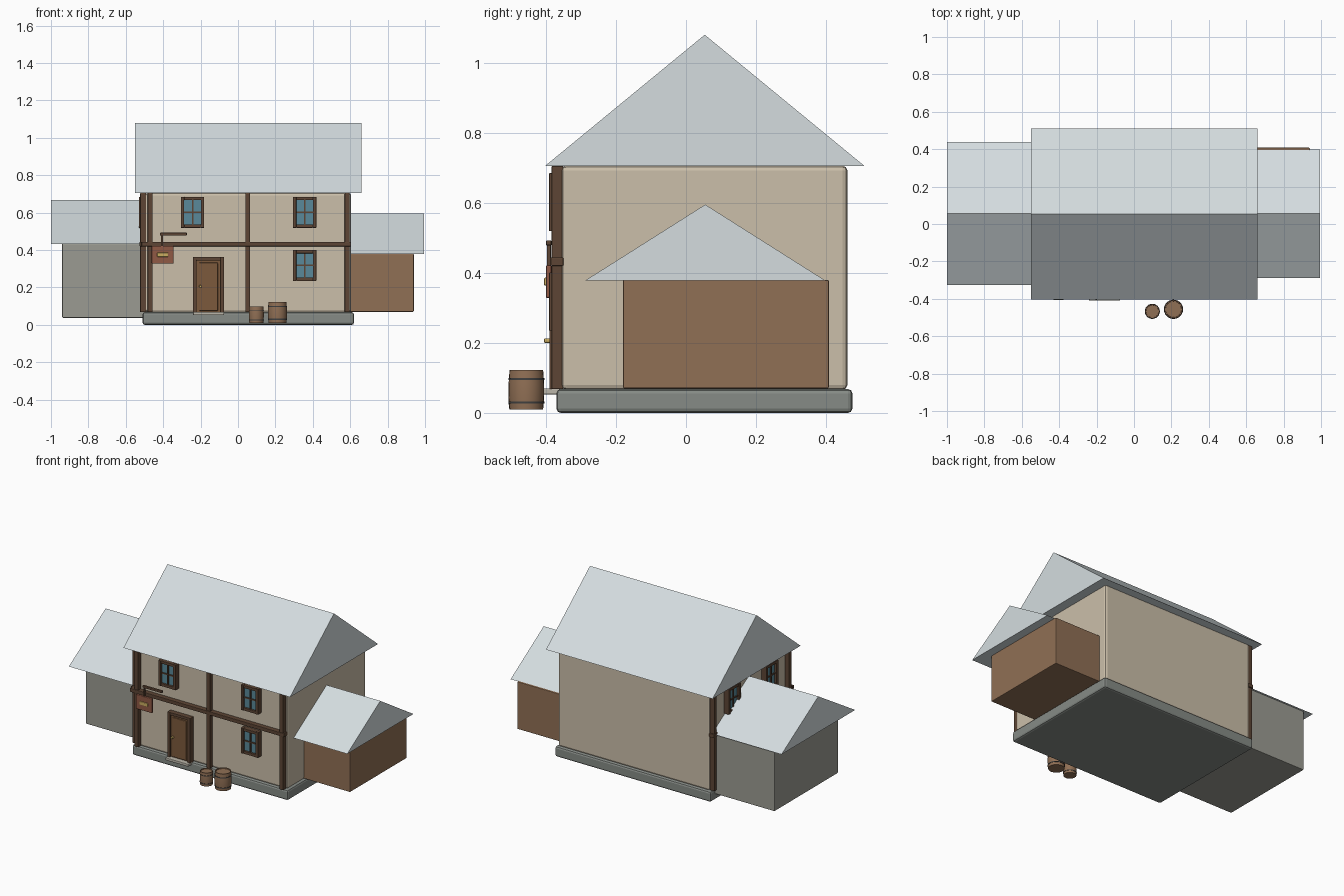
import bpy, bmesh, math
from mathutils import Matrix, Vector

if "Cube" in bpy.data.objects:
    bpy.data.objects.remove(bpy.data.objects["Cube"])


def material(name, r, g, b):
    m = bpy.data.materials.new(name)
    m.diffuse_color = (r, g, b, 1)
    m.use_nodes = True
    m.node_tree.nodes["Principled BSDF"].inputs["Base Color"].default_value = m.diffuse_color
    return m


PLASTER = material("plaster", 0.60, 0.52, 0.40)
ROOF = material("roof_tiles", 0.66, 0.72, 0.74)
STONE = material("stone", 0.24, 0.26, 0.24)
ANNEX_STONE = material("annex_stone", 0.33, 0.33, 0.29)
PLANKS = material("planks", 0.28, 0.16, 0.09)
BEAM = material("beam_wood", 0.11, 0.06, 0.035)
DOOR = material("door_wood", 0.20, 0.10, 0.045)
GLASS = material("glass", 0.10, 0.25, 0.32)
STEP = material("step_stone", 0.50, 0.47, 0.40)
IRON = material("iron", 0.05, 0.05, 0.05)
BRASS = material("brass", 0.60, 0.42, 0.12)
SIGN = material("sign_paint", 0.28, 0.10, 0.06)


def add_object(name, bm, mat, bevel=0.0, smooth=False):
    bmesh.ops.recalc_face_normals(bm, faces=bm.faces)
    me = bpy.data.meshes.new(name)
    bm.to_mesh(me)
    bm.free()
    me.materials.append(mat)
    ob = bpy.data.objects.new(name, me)
    bpy.context.collection.objects.link(ob)
    if bevel:
        mod = ob.modifiers.new("bevel", 'BEVEL')
        mod.width, mod.segments = bevel, 2
    if smooth:
        bpy.ops.object.select_all(action='DESELECT')
        ob.select_set(True)
        bpy.context.view_layer.objects.active = ob
        bpy.ops.object.shade_smooth_by_angle(angle=math.radians(35))
    return ob


def box(name, x, y, z, mat, bevel=0.002, place=Matrix()):
    """Box from three (min, max) ranges."""
    bm = bmesh.new()
    size = Matrix.Diagonal((x[1] - x[0], y[1] - y[0], z[1] - z[0], 1))
    mid = Matrix.Translation(Vector((sum(x), sum(y), sum(z))) / 2)
    bmesh.ops.create_cube(bm, size=1, matrix=place @ mid @ size)
    return add_object(name, bm, mat, bevel)


def gable_roof(name, x, y, z):
    """Triangular prism with its ridge along x."""
    bm = bmesh.new()
    profile = [(y[0], z[0]), (y[1], z[0]), (sum(y) / 2, z[1])]
    face = bm.faces.new([bm.verts.new((x[0], *p)) for p in profile])
    ext = bmesh.ops.extrude_face_region(bm, geom=[face], use_keep_orig=True)
    verts = [v for v in ext["geom"] if isinstance(v, bmesh.types.BMVert)]
    bmesh.ops.translate(bm, verts=verts, vec=(x[1] - x[0], 0, 0))
    return add_object(name, bm, ROOF)


def lathe(name, profile, x, y, mat, steps=24):
    bm = bmesh.new()
    vs = [bm.verts.new((r, 0, z)) for r, z in profile]
    edges = [bm.edges.new(pair) for pair in zip(vs, vs[1:])]
    bmesh.ops.spin(bm, geom=vs + edges, axis=(0, 0, 1), cent=(0, 0, 0),
                   angle=math.tau, steps=steps)
    bmesh.ops.remove_doubles(bm, verts=bm.verts, dist=1e-5)
    bmesh.ops.translate(bm, verts=bm.verts, vec=(x, y, 0))
    return add_object(name, bm, mat, smooth=True)


def window(name, place):
    """Framed window about the local origin, wall plane y = 0, facing -y."""
    w, h, t = 0.0625, 0.083, 0.018
    for s in (-1, 1):
        box(name + "_jamb", sorted((s * w, s * (w - t))), (-0.035, 0.005), (-h, h), BEAM, place=place)
        box(name + "_rail", (-w + t, w - t), (-0.033, 0.005), sorted((s * h, s * (h - t))), BEAM, place=place)
    box(name + "_glass", (-w + t, w - t), (-0.02, 0), (-h + t, h - t), GLASS, 0, place)
    box(name + "_mullion", (-0.004, 0.004), (-0.027, -0.01), (-h + t, h - t), BEAM, 0, place)
    box(name + "_crossbar", (-w + t, w - t), (-0.026, -0.01), (-0.004, 0.004), BEAM, 0, place)


# main house
box("foundation", (-0.51, 0.62), (-0.37, 0.475), (0, 0.068), STONE, 0.012)
box("house_walls", (-0.495, 0.605), (-0.356, 0.461), (0.066, 0.706), PLASTER, 0.014)
gable_roof("main_roof", (-0.55, 0.66), (-0.403, 0.51), (0.705, 1.08))

# side annexes
box("right_annex", (0.5, 0.94), (-0.18, 0.408), (0.07, 0.38), PLANKS, 0.004)
gable_roof("right_annex_roof", (0.5, 0.995), (-0.288, 0.398), (0.378, 0.595))
box("left_annex", (-0.94, -0.4), (-0.235, 0.425), (0.038, 0.435), ANNEX_STONE, 0.004)
gable_roof("left_annex_roof", (-1.0, -0.4), (-0.327, 0.438), (0.433, 0.668))

# timber frame on the front and left walls
for px in (-0.47, 0.052, 0.583):
    box("front_post", (px - 0.013, px + 0.013), (-0.384, -0.35), (0.068, 0.705), BEAM, 0.003)
box("front_beam", (-0.515, 0.605), (-0.387, -0.35), (0.42, 0.444), BEAM, 0.003)
for py in (-0.335, 0.44):
    box("left_post", (-0.523, -0.49), (py - 0.013, py + 0.013), (0.068, 0.705), BEAM, 0.003)
box("left_beam", (-0.526, -0.49), (-0.36, 0.461), (0.42, 0.444), BEAM, 0.003)

# windows
for wx, wz in ((-0.243, 0.602), (0.356, 0.602), (0.356, 0.318)):
    window("front_window", Matrix.Translation((wx, -0.356, wz)))
for wy in (0.25, -0.14):
    window("left_window", Matrix.Translation((-0.495, wy, 0.602)) @ Matrix.Rotation(-math.pi / 2, 4, 'Z'))

# door with frame, step and knob
for dx in (-0.231, -0.084):
    box("door_jamb", (dx - 0.01, dx + 0.01), (-0.39, -0.35), (0.068, 0.363), BEAM)
box("door_lintel", (-0.222, -0.093), (-0.388, -0.35), (0.345, 0.363), BEAM)
box("door", (-0.222, -0.093), (-0.378, -0.35), (0.068, 0.346), DOOR)
box("door_panel", (-0.207, -0.108), (-0.386, -0.37), (0.075, 0.333), DOOR, 0.004)
box("door_step", (-0.24, -0.075), (-0.41, -0.36), (0.053, 0.07), STEP, 0.003)
box("door_knob", (-0.208, -0.195), (-0.406, -0.384), (0.2, 0.213), BRASS, 0.004)

# hanging sign
box("sign_bracket", (-0.417, -0.273), (-0.4, -0.384), (0.478, 0.493), BEAM, 0.004)
box("sign_hanger", (-0.411, -0.4), (-0.397, -0.386), (0.415, 0.48), BEAM)
box("sign_board", (-0.462, -0.345), (-0.4, -0.384), (0.328, 0.422), SIGN, 0.004)
box("sign_plaque", (-0.432, -0.374), (-0.405, -0.398), (0.364, 0.386), BRASS)

# barrels with iron hoops
for bx, by, r, h in ((0.098, -0.467, 0.04, 0.088), (0.211, -0.456, 0.051, 0.112)):
    z = 0.01
    side = [(r * (0.94 + 0.06 * math.sin(math.pi * i / 6)), z + h * i / 6) for i in range(7)]
    lathe("barrel", [(0, z)] + side + [(r * 0.85, z + h), (r * 0.83, z + h - 0.006), (0, z + h - 0.006)],
          bx, by, PLANKS)
    for f in (0.18, 0.78):
        a, b, c = z + h * (f - 0.025), z + h * (f + 0.025), r * 0.9
        lathe("barrel_hoop", [(c, a), (r * 1.01, a), (r * 1.01, b), (c, b), (c, a)], bx, by, IRON)
